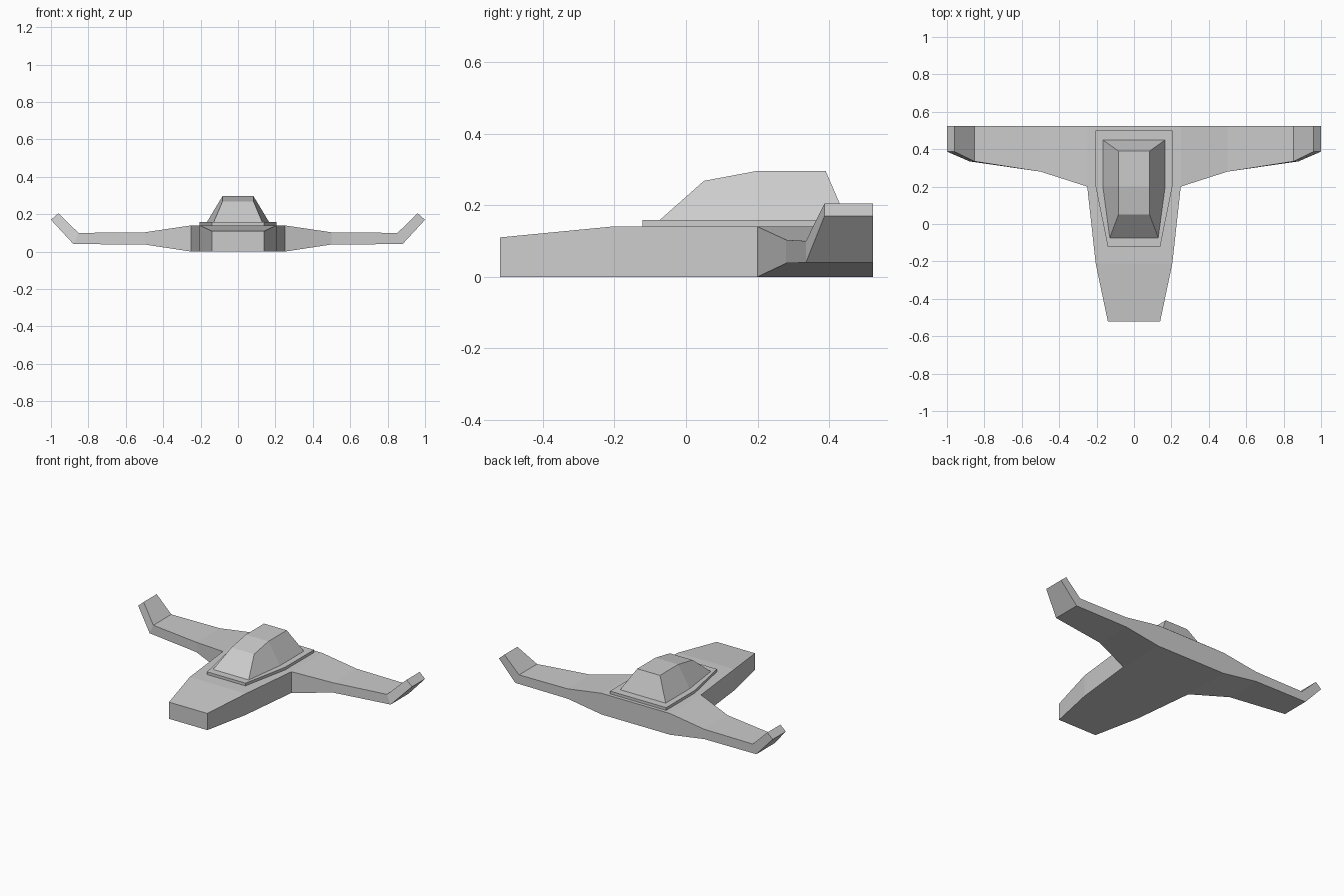
import bpy, bmesh

if "Cube" in bpy.data.objects:
    bpy.data.objects.remove(bpy.data.objects["Cube"])


def skin(bm, a, b, skip=()):
    """Join two vertex rings with quads, leaving out the skipped sides."""
    n = len(a)
    for i in range(n):
        if i not in skip:
            j = (i + 1) % n
            bm.faces.new((a[i], a[j], b[j], b[i]))


def ring(bm, points):
    return [bm.verts.new(p) for p in points]


def finish(bm, name):
    bmesh.ops.recalc_face_normals(bm, faces=bm.faces)
    mesh = bpy.data.meshes.new(name)
    bm.to_mesh(mesh)
    bm.free()
    obj = bpy.data.objects.new(name, mesh)
    bpy.context.collection.objects.link(obj)
    return obj


def loft(name, sections):
    """Capped solid along y; section = (y bottom, half width, z, y top, half width, z)."""
    bm = bmesh.new()
    rings = [ring(bm, [(-wb, yb, zb), (wb, yb, zb), (wt, yt, zt), (-wt, yt, zt)])
             for yb, wb, zb, yt, wt, zt in sections]
    for a, b in zip(rings, rings[1:]):
        skin(bm, a, b)
    bm.faces.new(rings[0])
    bm.faces.new(rings[-1])
    return finish(bm, name)


# Fuselage: tapered nose, with the rear sides left open for the wings
bm = bmesh.new()
body = []
for y, w, t in [(-0.52, 0.14, 0.11), (-0.21, 0.205, 0.14),
                (0.20, 0.25, 0.14), (0.523, 0.25, 0.14)]:
    body.append(ring(bm, [(-w, y, 0), (w, y, 0), (w, y, t), (-w, y, t)]))
for i in range(3):
    skin(bm, body[i], body[i + 1], skip=(1, 3) if i == 2 else ())
bm.faces.new(body[0])
bm.faces.new(body[3])

# Swept wings with upturned tips: (x bottom, z bottom, x top, z top, front y)
wing = [(0.50, 0.038, 0.50, 0.103, 0.28),
        (0.88, 0.040, 0.853, 0.100, 0.335),
        (1.00, 0.170, 0.96, 0.205, 0.387)]
front, back = body[2], body[3]
for s, lo, hi in [(1, 1, 2), (-1, 0, 3)]:
    prev = [front[lo], back[lo], back[hi], front[hi]]
    for xb, zb, xt, zt, y in wing:
        cur = ring(bm, [(s * xb, y, zb), (s * xb, 0.523, zb),
                        (s * xt, 0.523, zt), (s * xt, y, zt)])
        skin(bm, prev, cur)
        prev = cur
    bm.faces.new(prev)
finish(bm, "hull_and_wings")

# Raised cockpit plinth
loft("cockpit_plinth", [(y, w, 0.138, y, w, 0.158)
                        for y, w in [(-0.122, 0.14), (0.20, 0.205), (0.50, 0.205)]])

# Faceted canopy
loft("canopy", [(-0.075, 0.13, 0.157, 0.05, 0.083, 0.268),
                (0.20, 0.167, 0.157, 0.20, 0.083, 0.296),
                (0.45, 0.167, 0.157, 0.39, 0.083, 0.296)])
